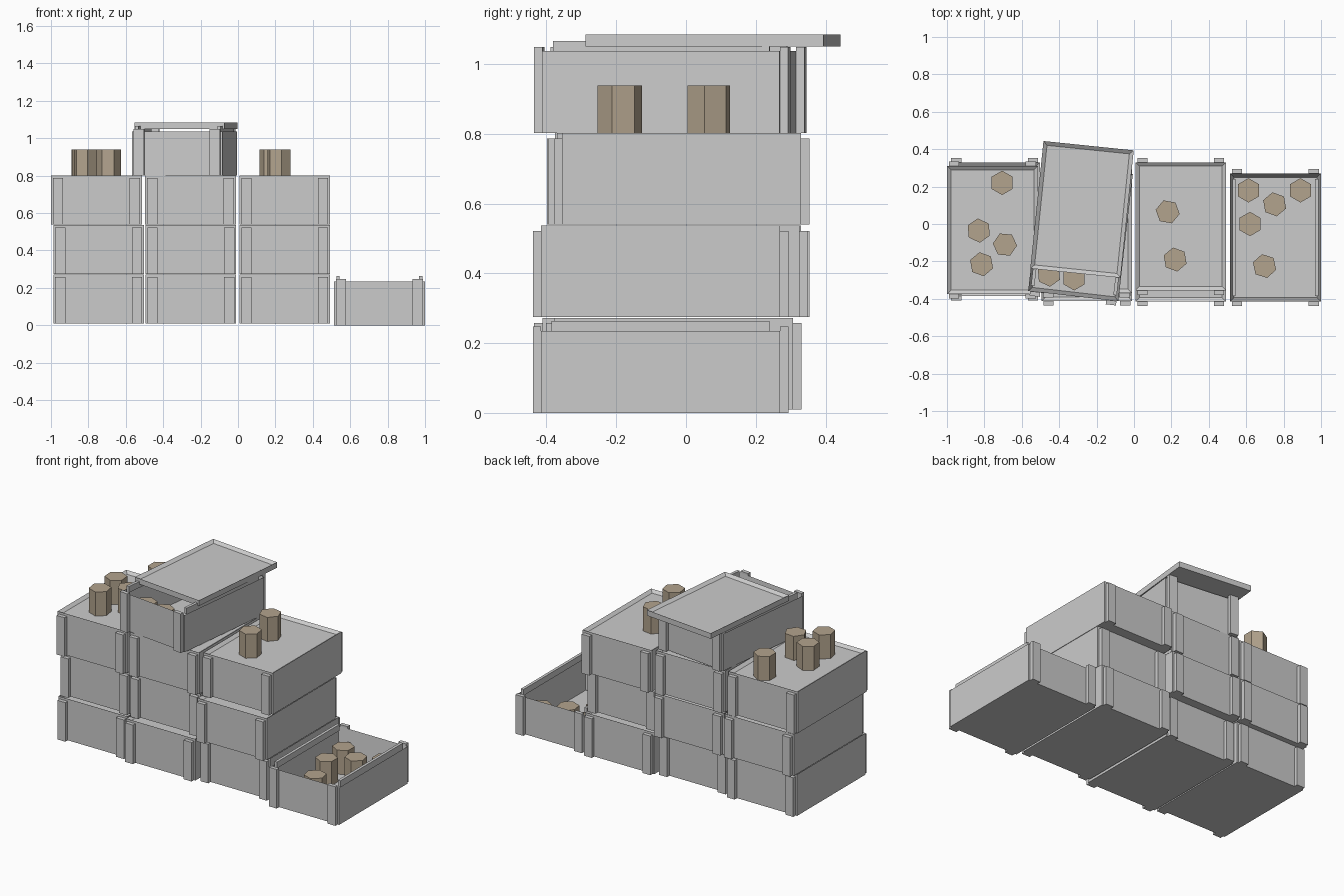
import bpy, bmesh, math
from mathutils import Matrix, Vector

if "Cube" in bpy.data.objects:
    bpy.data.objects.remove(bpy.data.objects["Cube"])

W, D = 0.485, 0.685          # crate footprint
WALL, TOP, LID = 0.03, 0.235, 0.262

brown = bpy.data.materials.new("bottle_brown")
brown.diffuse_color = (0.45, 0.37, 0.27, 1)
brown.use_nodes = True
brown.node_tree.nodes["Principled BSDF"].inputs["Base Color"].default_value = brown.diffuse_color


def box(bm, lo, hi):
    lo, hi = Vector(lo), Vector(hi)
    m = Matrix.Translation((lo + hi) / 2) @ Matrix.Diagonal((*(hi - lo), 1))
    return bmesh.ops.create_cube(bm, size=1, matrix=m)["verts"]


def tray(bm, height, depth):
    """Box whose top is sunk inside a rim."""
    verts = box(bm, (-W / 2, -D / 2, 0), (W / 2, D / 2, height))
    bm.normal_update()
    top = max({f for v in verts for f in v.link_faces},
              key=lambda f: f.calc_center_median().z)
    bmesh.ops.inset_region(bm, faces=[top], thickness=WALL)
    bmesh.ops.translate(bm, verts=top.verts, vec=(0, 0, -depth))


def finish(bm, name, loc, angle=0.0, mat=None):
    bmesh.ops.recalc_face_normals(bm, faces=bm.faces)
    mesh = bpy.data.meshes.new(name)
    bm.to_mesh(mesh)
    bm.free()
    ob = bpy.data.objects.new(name, mesh)
    ob.location = loc
    ob.rotation_euler.z = math.radians(angle)
    bpy.context.collection.objects.link(ob)
    if mat:
        mesh.materials.append(mat)


def crate(name, x, front, z, angle=0.0, is_open=False):
    bm = bmesh.new()
    tray(bm, TOP if is_open else LID, TOP - 0.015 if is_open else 0.015)
    for sx in (-1, 1):
        # upright battens on front and back
        for sy in (-1, 1):
            xs = sorted((sx * (W / 2 - 0.01), sx * (W / 2 - 0.065)))
            ys = sorted((sy * D / 2, sy * (D / 2 + 0.024)))
            box(bm, (xs[0], ys[0], 0), (xs[1], ys[1], 0.247))
        # raised side rails that locate the lid
        if is_open:
            xs = sorted((sx * (W / 2 - 0.012), sx * (W / 2 - WALL)))
            box(bm, (xs[0], -D / 2 + WALL, TOP - 0.01),
                (xs[1], D / 2 - WALL, TOP + 0.029))
    finish(bm, name, (x, front + D / 2, z), angle)


def bottle(name, x, y, z, angle):
    bm = bmesh.new()
    bmesh.ops.create_cone(bm, cap_ends=True, segments=6, radius1=0.065,
                          radius2=0.065, depth=0.152,
                          matrix=Matrix.Translation((0, 0, 0.076)))
    finish(bm, name, (x, y, z), angle, brown)


# stacks of closed crates: (centre x, front y) from the bottom up
stacks = {
    "left": [(-0.745, -0.385), (-0.745, -0.355), (-0.757, -0.375)],
    "middle": [(-0.252, -0.412), (-0.252, -0.36), (-0.254, -0.37)],
    "right": [(0.25, -0.378), (0.25, -0.415), (0.25, -0.355)],
}
for side, items in stacks.items():
    for i, (x, front) in enumerate(items):
        crate(f"{side}_crate_{i + 1}", x, front, 0.01 + 0.265 * i)

# open crates and the loose lid
crate("open_crate_floor", 0.756, -0.415, 0, is_open=True)
crate("open_crate_top", -0.286, -0.045 - D / 2, 0.802, -6.5, True)
bm = bmesh.new()
tray(bm, 0.035, 0.015)
finish(bm, "loose_lid", (-0.278, 0.078, 1.05), -5.9)

# hexagonal canisters: (base z, spots with rotation)
groups = [
    (0.787, [(-0.705, 0.22, 0), (-0.83, -0.035, 5), (-0.69, -0.11, 25), (-0.815, -0.215, 10)]),
    (0.787, [(0.18, 0.065, 20), (0.22, -0.19, 10)]),
    (0.817, [(-0.455, -0.27, 5), (-0.32, -0.29, 0)]),
    (0.015, [(0.612, 0.18, 0), (0.89, 0.18, 0), (0.752, 0.105, 10), (0.62, 0.0, 0), (0.698, -0.225, 12)]),
]
for g, (z, spots) in enumerate(groups):
    for i, (x, y, a) in enumerate(spots):
        bottle(f"canister_{g + 1}_{i + 1}", x, y, z, a)
